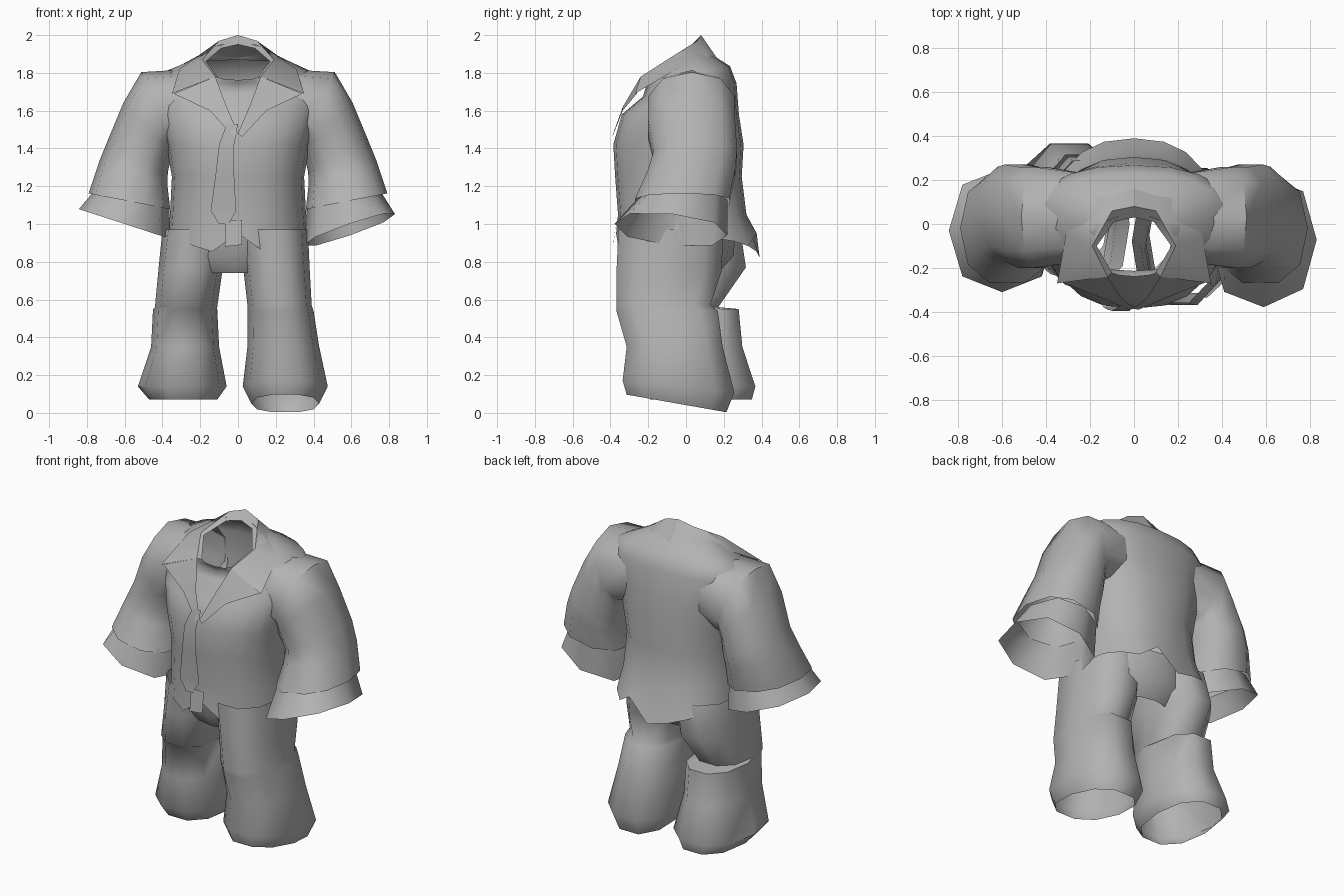
import bpy, bmesh, math
from mathutils import Matrix, Vector

if "Cube" in bpy.data.objects:
    bpy.data.objects.remove(bpy.data.objects["Cube"])

cloth = bpy.data.materials.new("grey cloth")
cloth.use_nodes = True
cloth.diffuse_color = (0.45, 0.45, 0.45, 1)
cloth.node_tree.nodes["Principled BSDF"].inputs["Base Color"].default_value = cloth.diffuse_color


def finish(name, bm):
    bmesh.ops.recalc_face_normals(bm, faces=bm.faces)
    mesh = bpy.data.meshes.new(name)
    bm.to_mesh(mesh)
    bm.free()
    mesh.materials.append(cloth)
    obj = bpy.data.objects.new(name, mesh)
    bpy.context.collection.objects.link(obj)
    bpy.ops.object.select_all(action="DESELECT")
    bpy.context.view_layer.objects.active = obj
    obj.select_set(True)
    bpy.ops.object.shade_smooth_by_angle(angle=math.radians(55))


def tube(name, rings, sides=10, power=0.85, side=1, shape=None):
    """Open cloth tube; ring = x, y, z, rx, ry, roll, pitch (degrees)."""
    bm = bmesh.new()
    loops = []
    for i, ring in enumerate(rings):
        x, y, z, rx, ry, roll, pitch = (list(ring) + [0, 0])[:7]
        turn = Matrix.Rotation(math.radians(pitch), 3, "X") @ Matrix.Rotation(math.radians(-roll), 3, "Y")
        loop = []
        for k in range(sides):
            a = math.tau * k / sides
            c, s = math.cos(a), math.sin(a)
            flat = Vector((math.copysign(abs(c) ** power, c) * rx,
                           math.copysign(abs(s) ** power, s) * ry, 0))
            p = turn @ flat + Vector((x, y, z))
            if shape and i == 0:
                p.z += shape(k, c)
            loop.append(bm.verts.new((p.x * side, p.y, p.z)))
        loops.append(loop)
    for low, high in zip(loops, loops[1:]):
        for k in range(sides):
            n = (k + 1) % sides
            bm.faces.new((low[k], low[n], high[n], high[k]))
    finish(name, bm)


def strip(name, edge_a, edge_b, side=1):
    """Cloth panel spanning two edges."""
    bm = bmesh.new()
    a, b = [[bm.verts.new((x * side, y, z)) for x, y, z in e] for e in (edge_a, edge_b)]
    for i in range(len(a) - 1):
        bm.faces.new((a[i], a[i + 1], b[i + 1], b[i]))
    finish(name, bm)


# Jacket body, with a front gap and a back vent in the hem
def hem(k, c):
    return 0.13 if k in (4, 15) else 0.11 * abs(c)


tube("jacket_body", [
    (0, .01, .82, .37, .38),
    (0, -.02, 1.05, .36, .34),
    (0, -.04, 1.25, .35, .335),
    (0, -.04, 1.42, .38, .345),
    (0, -.03, 1.58, .42, .31),
    (0, .02, 1.71, .46, .25, 0, 8),
    (0, .01, 1.78, .42, .23, 0, 14),
    (0, -.06, 1.83, .27, .19, 0, 26),
    (0, -.1, 1.86, .185, .17, 0, 35),
], sides=20, shape=hem)

for label, s in (("left", 1), ("right", -1)):
    # Sleeve with shoulder, elbow crease and wide opening
    tube(label + "_sleeve", [
        (.24, .03, 1.62, .2, .21, 84),
        (.43, .03, 1.6, .22, .24, 68),
        (.48, .03, 1.5, .19, .24, 48),
        (.53, .05, 1.36, .18, .23, 28),
        (.555, .03, 1.27, .19, .24, 18),
        (.575, -.02, 1.12, .22, .26, 11),
    ], side=s)
    # Folded collar half
    rim = [(0, .08, 2), (.1, .06, 1.97), (.19, -.1, 1.87), (.12, -.24, 1.78)]
    strip(label + "_collar", rim,
          [(0, .17, 1.87), (.2, .13, 1.86), (.31, -.05, 1.82), (.35, -.27, 1.69)], s)
    strip(label + "_collar_stand", rim,
          [(0, .03, 1.95), (.09, .01, 1.93), (.17, -.1, 1.86), (.1, -.22, 1.77)], s)
    # Lapel running down to the button line
    strip(label + "_lapel",
          [(.12, -.24, 1.78), (.06, -.335, 1.62), (0, -.385, 1.48)],
          [(.34, -.26, 1.69), (.15, -.335, 1.6), (.02, -.39, 1.46)], s)

# Flared shirt cuffs, the left one hanging lower
tube("left_cuff", [
    (.56, -.02, 1.13, .2, .24, 12),
    (.59, -.08, .97, .255, .3, 19, -6),
], sides=8)
tube("right_cuff", [
    (.56, -.02, 1.14, .2, .24, 12),
    (.6, -.03, 1.0, .255, .28, 18),
], sides=8, side=-1)

# Tie and the loose tab under it
strip("tie",
      [(-.06, -.37, 1.53), (-.1, -.395, 1.42), (-.12, -.39, 1.25), (-.145, -.375, 1.07), (-.1, -.38, 1.0)],
      [(0, -.37, 1.53), (-.02, -.395, 1.42), (-.02, -.39, 1.25), (-.01, -.375, 1.07), (-.05, -.38, 1.0)])
strip("tie_tab", [(-.07, -.37, 1.02), (-.07, -.385, .88)], [(.02, -.37, 1.02), (.02, -.385, .89)])

# Trousers: seat and wide legs with a fold behind each knee
tube("trouser_seat", [
    (-.02, -.03, .74, .2, .2),
    (-.02, -.02, .83, .33, .27),
    (-.01, -.02, 1.0, .33, .29),
], sides=12)
tube("left_leg", [
    (.25, -.05, .05, .18, .28, 0, -10),
    (.25, -.04, .14, .225, .31, 0, -6),
    (.24, -.06, .35, .19, .265),
    (.225, -.1, .54, .175, .28),
    (.22, -.12, .57, .17, .26),
    (.205, -.09, .75, .175, .29),
    (.18, -.08, .97, .19, .29),
])
tube("right_leg", [
    (-.29, .08, .07, .18, .28),
    (-.295, .07, .14, .235, .31),
    (-.28, .03, .35, .18, .28),
    (-.28, .02, .55, .17, .27),
    (-.275, -.04, .56, .165, .22),
    (-.25, .02, .77, .17, .31),
    (-.21, 0, .97, .19, .3),
])
